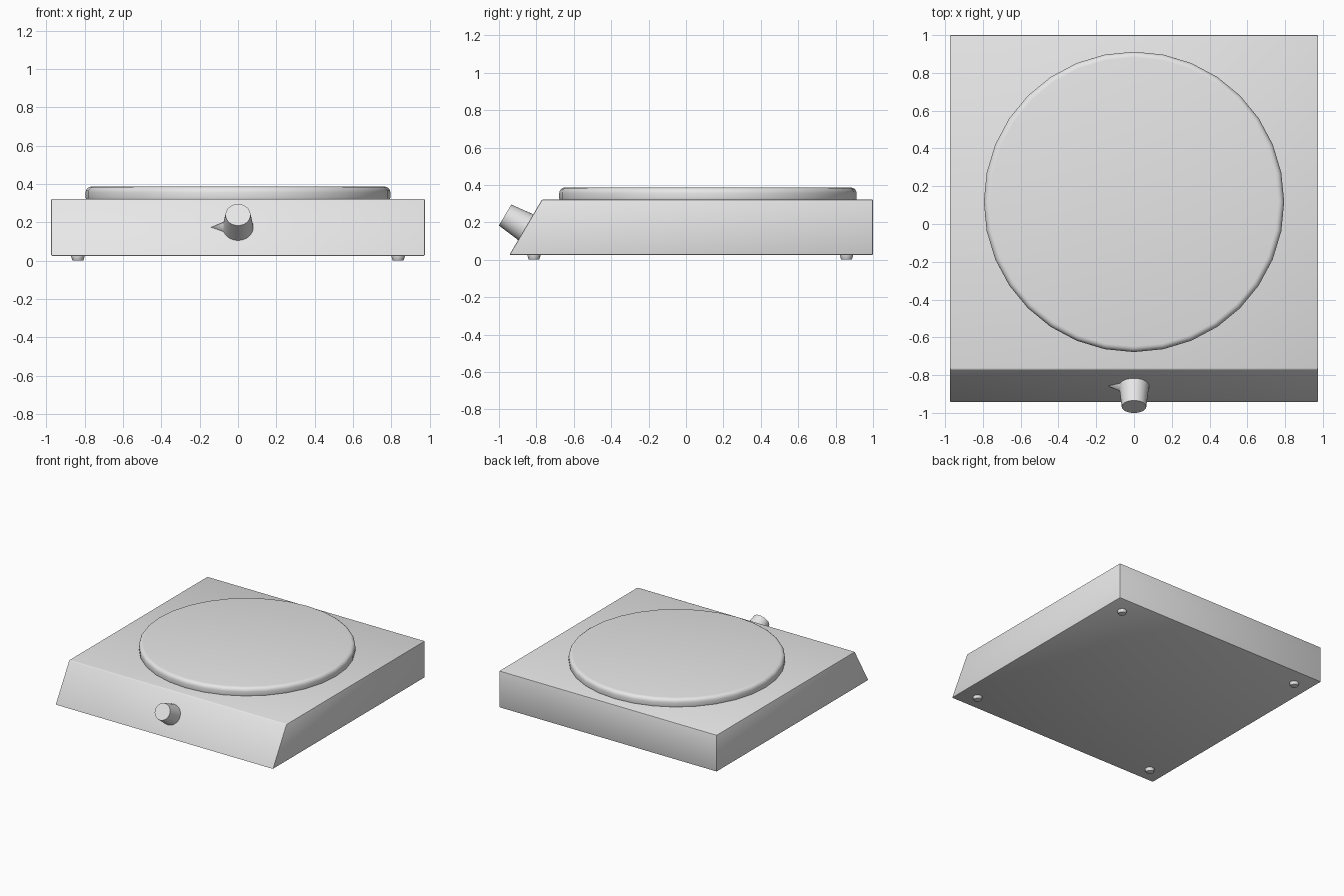
import bpy, bmesh, math
from mathutils import Vector, Matrix

old = bpy.data.objects.get("Cube")
if old:
    bpy.data.objects.remove(old, do_unlink=True)

grey = bpy.data.materials.new("light grey")
grey.use_nodes = True
colour = (0.8, 0.8, 0.8, 1)
grey.diffuse_color = colour
grey.node_tree.nodes["Principled BSDF"].inputs["Base Color"].default_value = colour


def finish(name, bm, bevel=0, segments=2):
    """Turn a bmesh into a smooth-shaded object with optional rounded edges."""
    bmesh.ops.recalc_face_normals(bm, faces=bm.faces)
    mesh = bpy.data.meshes.new(name)
    bm.to_mesh(mesh)
    bm.free()
    obj = bpy.data.objects.new(name, mesh)
    bpy.context.collection.objects.link(obj)
    mesh.materials.append(grey)
    bpy.ops.object.select_all(action="DESELECT")
    obj.select_set(True)
    bpy.context.view_layer.objects.active = obj
    if bevel:
        mod = obj.modifiers.new("Rounded edges", "BEVEL")
        mod.width = bevel
        mod.segments = segments
        mod.limit_method = "ANGLE"
        mod.angle_limit = math.radians(40)
        bpy.ops.object.modifier_apply(modifier=mod.name)
    bpy.ops.object.shade_smooth_by_angle(angle=math.radians(35))
    return obj


def tapered(name, start, end, r1, r2, sides, bevel=0, segments=2):
    """Round tapered part running from start to end."""
    start, end = Vector(start), Vector(end)
    axis = end - start
    turn = axis.to_track_quat("Z", "Y").to_matrix().to_4x4()
    bm = bmesh.new()
    bmesh.ops.create_cone(bm, cap_ends=True, segments=sides, radius1=r1, radius2=r2,
                          depth=axis.length,
                          matrix=Matrix.Translation((start + end) / 2) @ turn)
    return finish(name, bm, bevel, segments)


# Housing: wedge-fronted side profile extruded across the width
profile = [(-0.945, 0.025), (1.0, 0.025), (1.0, 0.322), (-0.77, 0.322)]
half_width = 0.975
bm = bmesh.new()
side = bm.faces.new([bm.verts.new((-half_width, y, z)) for y, z in profile])
extruded = bmesh.ops.extrude_face_region(bm, geom=[side])["geom"]
bmesh.ops.translate(bm, vec=(2 * half_width, 0, 0),
                    verts=[v for v in extruded if isinstance(v, bmesh.types.BMVert)])
finish("housing", bm, 0.007)

# Round plate on top
tapered("hot_plate", (0, 0.117, 0.30), (0, 0.117, 0.386), 0.795, 0.795, 32, 0.03, 4)

# Control knob standing square to the sloped front, with its pointer
slope = Vector((0, 0.175, 0.297)).normalized()
outward = Vector((0, -slope.z, slope.y))
knob_base = Vector((0, -0.857, 0.174))
tapered("control_knob", knob_base - outward * 0.01, knob_base + outward * 0.128,
        0.081, 0.065, 32)
tapered("knob_pointer", knob_base, knob_base + Vector((-0.14, 0, 0)), 0.058, 0, 16)

# Four feet
for end, y in (("front", -0.813), ("back", 0.858)):
    for hand, x in (("left", 0.835), ("right", -0.835)):
        tapered(f"{end}_{hand}_foot", (x, y, 0), (x, y, 0.035), 0.029, 0.038, 16, 0.004)
